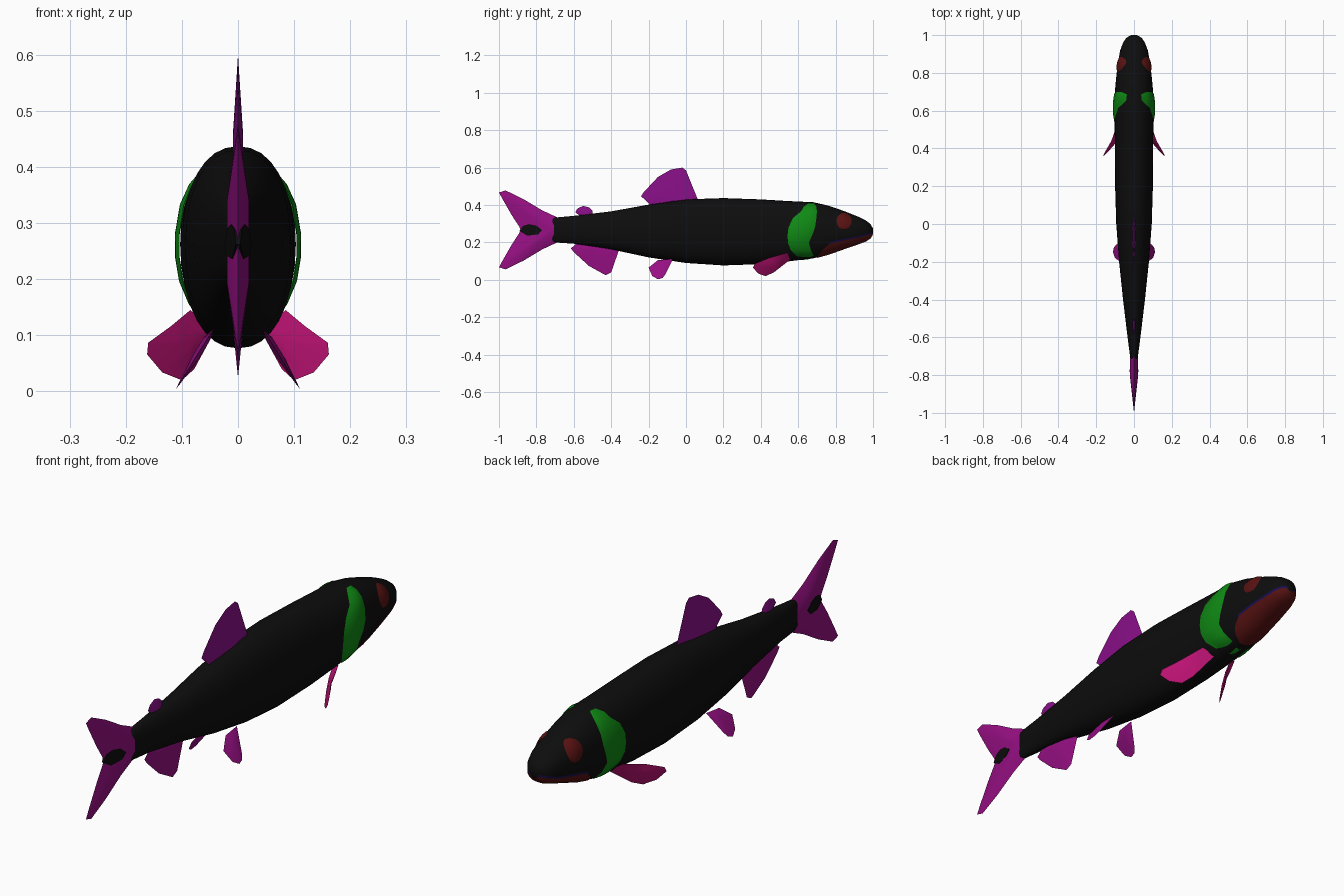
import bpy, bmesh, math
from mathutils import Vector

cube = bpy.data.objects.get("Cube")
if cube:
    bpy.data.objects.remove(cube)


def material(name, rgb):
    m = bpy.data.materials.new(name)
    m.use_nodes = True
    m.diffuse_color = (*rgb, 1)
    m.node_tree.nodes["Principled BSDF"].inputs["Base Color"].default_value = (*rgb, 1)
    return m


BLACK = material("skin black", (.004, .004, .004))
GREEN = material("gill green", (.005, .25, .007))
RED = material("dark red", (.1, .006, .006))
BLUE = material("lip blue", (.01, .005, .08))
MAGENTA = material("fin magenta", (.31, .005, .23))
PURPLE = material("dorsal purple", (.25, .005, .25))
PINK = material("pectoral pink", (.5, .006, .17))


def finish(name, bm, mat, angle=50):
    mesh = bpy.data.meshes.new(name)
    bm.to_mesh(mesh)
    bm.free()
    obj = bpy.data.objects.new(name, mesh)
    bpy.context.collection.objects.link(obj)
    mesh.materials.append(mat)
    bpy.ops.object.select_all(action='DESELECT')
    obj.select_set(True)
    bpy.context.view_layer.objects.active = obj
    bpy.ops.object.shade_smooth_by_angle(angle=math.radians(angle))
    return obj


# Body stations: y, top z, bottom z, half width
STATIONS = [
    (-.742, .295, .235, .008), (-.73, .32, .213, .016), (-.7, .333, .2, .021),
    (-.6, .342, .193, .034), (-.4, .366, .163, .058), (-.2, .402, .12, .079),
    (0, .43, .09, .094), (.2, .437, .077, .1), (.4, .43, .084, .101),
    (.55, .421, .099, .103), (.68, .415, .115, .103), (.76, .397, .136, .096),
    (.85, .366, .168, .086), (.92, .338, .192, .073), (.96, .318, .207, .058),
    (.985, .3, .222, .04), (1, .275, .245, .014)]
POWER = 2.2


def interp(table, y):
    """Values of a sorted table at y."""
    y = min(max(y, table[0][0]), table[-1][0])
    for a, b in zip(table, table[1:]):
        if y <= b[0]:
            t = (y - a[0]) / (b[0] - a[0])
            return [p + (q - p) * t for p, q in zip(a[1:], b[1:])]


def section_point(y, angle, grow=0.0):
    """Point on the body section; angle is measured from the belly."""
    top, bottom, w = interp(STATIONS, y)
    s, c = math.sin(angle), math.cos(angle)
    e = 2 / POWER
    x = (w + grow) * math.copysign(abs(s) ** e, s)
    z = (top + bottom) / 2 - ((top - bottom) / 2 + grow) * math.copysign(abs(c) ** e, c)
    return Vector((x, y, z))


def angle_at(y, z):
    top, bottom, _ = interp(STATIONS, y)
    u = max(-1, min(1, (2 * z - top - bottom) / (top - bottom)))
    return math.acos(-math.copysign(abs(u) ** (POWER / 2), u))


def skin(rows, closed=False):
    """Mesh from rows of points."""
    bm = bmesh.new()
    vs = [[bm.verts.new(p) for p in row] for row in rows]
    n = len(rows[0])
    for a, b in zip(vs, vs[1:]):
        for i in range(n if closed else n - 1):
            j = (i + 1) % n
            bm.faces.new((a[i], a[j], b[j], b[i]))
    if closed:
        bm.faces.new(vs[0])
        bm.faces.new(vs[-1])
    bmesh.ops.recalc_face_normals(bm, faces=bm.faces)
    if not closed:
        # Turn open plates away from the body's long axis
        out = 0
        for f in bm.faces:
            c = f.calc_center_median()
            top, bottom, _ = interp(STATIONS, c.y)
            out += f.normal.dot(Vector((c.x, 0, c.z - (top + bottom) / 2)))
        if out < 0:
            bmesh.ops.reverse_faces(bm, faces=bm.faces)
    return bm


SIDES = 32
finish("body", skin([[section_point(s[0], math.tau * i / SIDES) for i in range(SIDES)]
                     for s in STATIONS], True), BLACK)


def side_plate(name, rows, bulge, mat):
    """Mirrored plates over the flanks; rows hold z, back y and front y."""
    n = 12
    for side, word in ((1, "left"), (-1, "right")):
        grid = []
        for k, (z, back, front) in enumerate(rows):
            line = []
            for i in range(n + 1):
                y = back + (front - back) * i / n
                swell = math.sin(math.pi * i / n) * math.sin(math.pi * k / (len(rows) - 1))
                p = section_point(y, angle_at(y, z), .002 + bulge * swell)
                line.append((p.x * side, p.y, p.z))
            grid.append(line)
        finish(word + "_" + name, skin(grid), mat)


# Gill covers and eyes
GILL = [(.108, .62, .665), (.13, .59, .682), (.16, .56, .668), (.2, .545, .657),
        (.24, .543, .675), (.28, .548, .69), (.33, .572, .697), (.365, .615, .7),
        (.39, .63, .697), (.407, .655, .685)]
side_plate("gill_cover", GILL, .008, GREEN)
EYE = []
for k in range(13):
    a = math.pi * k / 12
    r = .039 * math.sin(a) + .001
    EYE.append((.313 - .043 * math.cos(a), .845 - r, .845 + r))
side_plate("eye", EYE, .005, RED)

# Lower jaw wraps the underside up to the mouth line
MOUTH = [(.7, .122), (.73, .165), (.77, .195), (.85, .213), (.93, .228), (1, .25)]
JAW_Y = [.7 + .298 * i / 24 for i in range(25)]
jaw = []
for y in JAW_Y:
    a = angle_at(y, interp(MOUTH, y)[0])
    jaw.append([section_point(y, a * (i / 12 - 1), .003) for i in range(25)])
finish("lower_jaw", skin(jaw), RED)

# Thin lip line above the jaw
for side, word in ((1, "left"), (-1, "right")):
    lip = []
    for y in JAW_Y[5:]:
        z = interp(MOUTH, y)[0]
        lip.append([section_point(y, side * angle_at(y, z + d), .002) for d in (0, .004, .008)])
    finish(word + "_lip", skin(lip), BLUE)


def fin(name, outline, hub, half, mat, core=.35):
    """Blade that is thick around its hub and sharp at its rim."""
    rim = [Vector(p) for p in outline]
    hub = Vector(hub)
    normal = Vector((0, 0, 0))
    for a, b in zip(rim, rim[1:] + rim[:1]):
        normal += (a - hub).cross(b - hub)
    normal.normalize()
    bm = bmesh.new()
    edge = [bm.verts.new(p) for p in rim]
    n = len(rim)
    for sign in (1, -1):
        ring = [bm.verts.new(hub.lerp(p, core) + normal * half * sign) for p in rim]
        mid = bm.verts.new(hub + normal * half * sign)
        for i in range(n):
            j = (i + 1) % n
            bm.faces.new((edge[i], edge[j], ring[j], ring[i]))
            bm.faces.new((ring[i], ring[j], mid))
    bmesh.ops.recalc_face_normals(bm, faces=bm.faces)
    return finish(name, bm, mat, 30)


def flat(points):
    return [(0, y, z) for y, z in points]


# Fins on the centre line
fin("dorsal_fin", flat([(.065, .425), (0, .585), (-.02, .6), (-.08, .59), (-.15, .55),
                        (-.225, .47), (-.24, .447), (-.19, .4)]), (0, -.05, .425), .009, PURPLE, .2)
fin("adipose_fin", flat([(-.5, .34), (-.5, .37), (-.52, .388), (-.55, .395), (-.58, .382),
                         (-.592, .362), (-.56, .335)]), (0, -.53, .35), .008, PURPLE)
fin("anal_fin", flat([(-.36, .155), (-.4, .04), (-.43, .025), (-.52, .075), (-.6, .148),
                      (-.615, .168), (-.58, .2), (-.4, .18)]), (0, -.47, .16), .009, MAGENTA)

# Forked tail, with the lower half mirrored from the upper
LOBE = [(-.68, .33), (-.77, .372), (-.87, .432), (-.965, .478), (-1, .467),
        (-.98, .43), (-.93, .343), (-.892, .285)]
MID = .267
lower = [(y, 2 * MID - z) for y, z in reversed(LOBE)]
fin("tail_fin", flat(LOBE + [(-.885, MID)] + lower), (0, -.72, MID), .02, MAGENTA)

# Dark spot lying over both faces of the tail
SPOT = [(-.89, .262), (-.872, .288), (-.84, .298), (-.8, .29), (-.77, .266), (-.79, .243), (-.85, .236)]
bm = bmesh.new()
sheets = []
for sign in (1, -1):
    sheets.append([bm.verts.new((sign * (.004 + .02 * max(0, min(1, (y + .885) / .107))), y, z))
                   for y, z in SPOT])
    mid = bm.verts.new((sign * .015, -.83, MID))
    for a, b in zip(sheets[-1], sheets[-1][1:] + sheets[-1][:1]):
        bm.faces.new((a, b, mid))
for i in range(len(SPOT)):
    j = (i + 1) % len(SPOT)
    bm.faces.new((sheets[0][i], sheets[0][j], sheets[1][j], sheets[1][i]))
bmesh.ops.recalc_face_normals(bm, faces=bm.faces)
finish("tail_spot", bm, BLACK)

# Paired fins
PELVIC = [(-.07, .112), (-.11, .03), (-.125, .01), (-.15, .003), (-.18, .02), (-.2, .065), (-.15, .105)]
PECTORAL = [(.04, .56, .11), (.085, .54, .145), (.12, .44, .116), (.16, .37, .087), (.162, .358, .066),
            (.135, .385, .034), (.1, .425, .02), (.078, .47, .04)]
for side, word in ((1, "left"), (-1, "right")):
    fin(word + "_pelvic_fin", [(side * (.045 + .62 * (.11 - z)), y, z) for y, z in PELVIC],
        (side * .062, -.12, .083), .006, MAGENTA)
    fin(word + "_pectoral_fin", [(side * x, y, z) for x, y, z in PECTORAL],
        (side * .085, .48, .09), .006, PINK)
